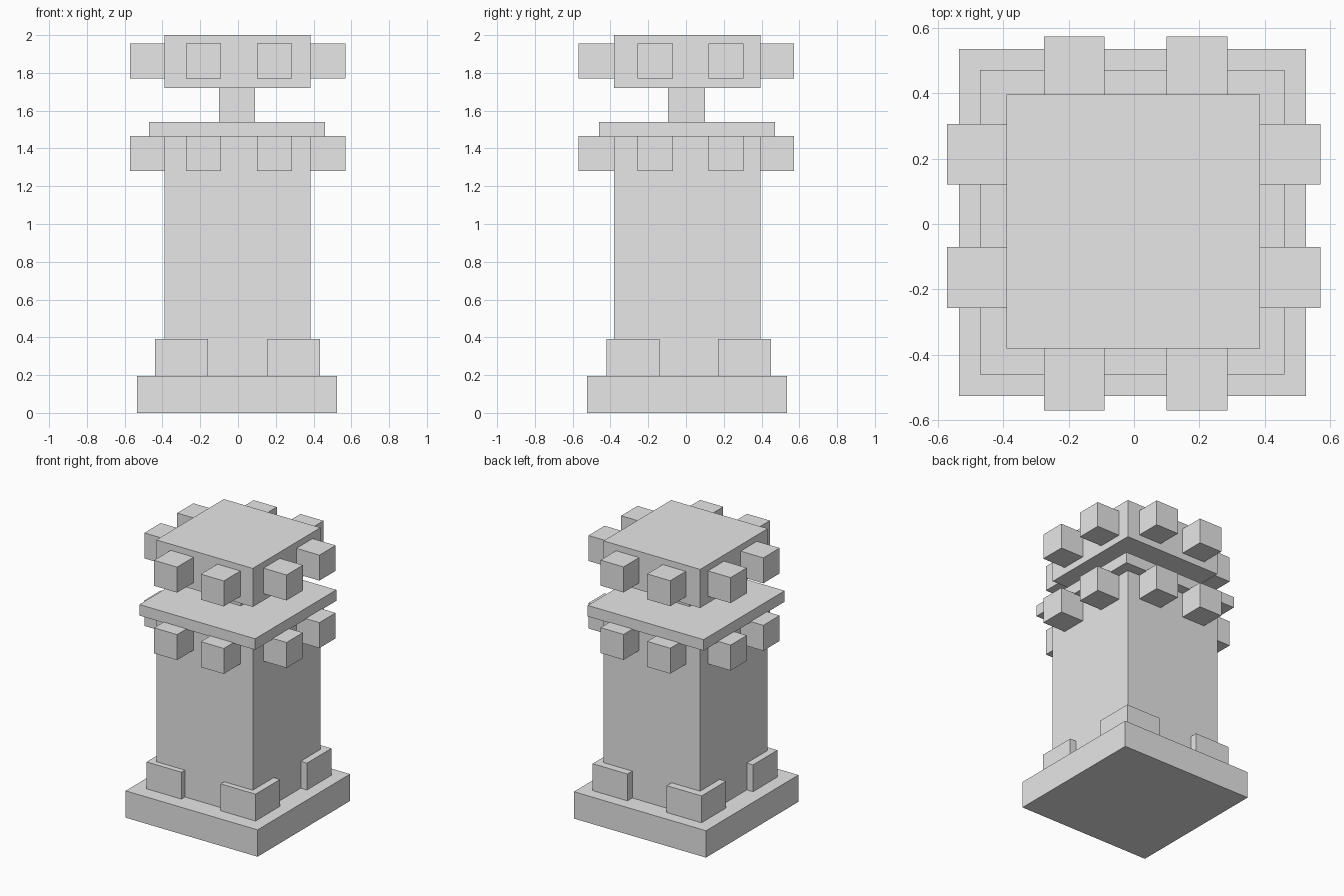
import bpy

# Remove the default cube
old = bpy.data.objects.get("Cube")
if old:
    bpy.data.objects.remove(old, do_unlink=True)

# Single stone colour
stone = bpy.data.materials.new("grey_stone")
stone.use_nodes = True
grey = (0.8, 0.8, 0.8, 1)
stone.diffuse_color = grey
stone.node_tree.nodes["Principled BSDF"].inputs["Base Color"].default_value = grey


def box(name, x, y, z):
    """Box spanning the given (low, high) range on each axis."""
    spans = (x, y, z)
    centre = [(lo + hi) / 2 for lo, hi in spans]
    bpy.ops.mesh.primitive_cube_add(size=1, location=centre)
    obj = bpy.context.object
    obj.name = name
    obj.scale = [hi - lo for lo, hi in spans]
    bpy.ops.object.transform_apply(location=False, rotation=False, scale=True)
    obj.data.materials.append(stone)
    return obj


# Stacked body of the tower
box("base_plinth", (-0.535, 0.525), (-0.525, 0.535), (0, 0.195))
box("tower_shaft", (-0.39, 0.385), (-0.38, 0.395), (0.195, 1.46))
box("platform_slab", (-0.47, 0.46), (-0.46, 0.47), (1.46, 1.54))
box("neck", (-0.10, 0.09), (-0.095, 0.10), (1.54, 1.72))
box("top_block", (-0.39, 0.385), (-0.38, 0.395), (1.72, 2.0))

# Footing blocks wrapping the four shaft corners
for side, x in (("right", (-0.44, -0.16)), ("left", (0.155, 0.435))):
    for end, y in (("front", (-0.42, -0.14)), ("back", (0.17, 0.45))):
        box(f"corner_footing_{end}_{side}", x, y, (0.195, 0.39))

# Two rings of cubes, a pair on every face
pair_x = ((-0.275, -0.09), (0.10, 0.285))
pair_y = ((-0.257, -0.07), (0.12, 0.305))
for ring, z in (("lower", (1.28, 1.465)), ("upper", (1.77, 1.955))):
    for i, x in enumerate(pair_x, 1):
        box(f"{ring}_front_cube_{i}", x, (-0.57, -0.38), z)
        box(f"{ring}_back_cube_{i}", x, (0.39, 0.573), z)
    for i, y in enumerate(pair_y, 1):
        box(f"{ring}_right_cube_{i}", (-0.572, -0.387), y, z)
        box(f"{ring}_left_cube_{i}", (0.383, 0.57), y, z)
